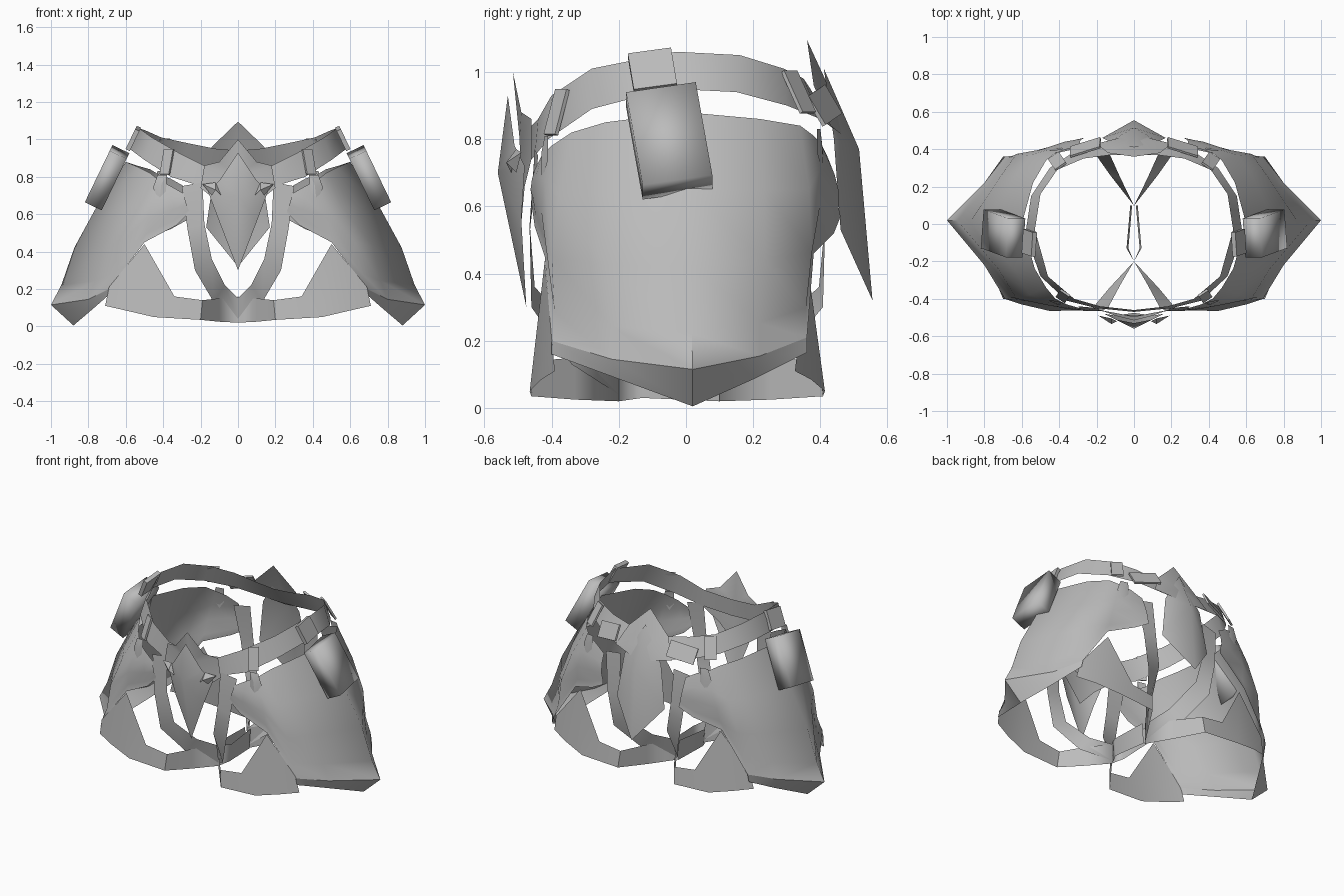
import bpy, bmesh, math
from mathutils import Matrix, Vector, Euler

cube = bpy.data.objects.get("Cube")
if cube:
    bpy.data.objects.remove(cube, do_unlink=True)

grey = bpy.data.materials.new("plain grey")
grey.use_nodes = True
grey.diffuse_color = (0.5, 0.5, 0.5, 1)
shader = next(n for n in grey.node_tree.nodes if n.type == 'BSDF_PRINCIPLED')
shader.inputs["Base Color"].default_value = grey.diffuse_color
shader.inputs["Roughness"].default_value = 0.7


def finish(name, bm, angle):
    """Turn a one-sided bmesh into a mirrored, shaded object."""
    bmesh.ops.recalc_face_normals(bm, faces=bm.faces)
    mesh = bpy.data.meshes.new(name)
    bm.to_mesh(mesh)
    bm.free()
    obj = bpy.data.objects.new(name, mesh)
    bpy.context.collection.objects.link(obj)
    mesh.materials.append(grey)
    mirror = obj.modifiers.new("left and right", 'MIRROR')
    mirror.use_clip = True
    bpy.ops.object.select_all(action='DESELECT')
    bpy.context.view_layer.objects.active = obj
    obj.select_set(True)
    bpy.ops.object.shade_smooth_by_angle(angle=math.radians(angle))


def sheet(name, rows, angle=50):
    """Loft a thin sheet through rows of points of equal length."""
    bm = bmesh.new()
    grid = [[bm.verts.new(p) for p in row] for row in rows]
    for low, high in zip(grid, grid[1:]):
        for i in range(len(low) - 1):
            bm.faces.new((low[i], low[i + 1], high[i + 1], high[i]))
    finish(name, bm, angle)


def facets(name, hub, rim):
    """Fan of faces from a raised hub out to a rim."""
    bm = bmesh.new()
    centre = bm.verts.new(hub)
    ring = [bm.verts.new(p) for p in rim]
    for a, b in zip(ring, ring[1:]):
        bm.faces.new((centre, a, b))
    finish(name, bm, 20)


def block(name, size, place, turn, angle=30):
    """Box, turned and placed, mirrored to the other side."""
    bm = bmesh.new()
    bmesh.ops.create_cube(bm, size=1)
    bmesh.ops.scale(bm, vec=Vector(size), verts=bm.verts)
    bm.transform(Matrix.Translation(place) @ Euler(turn).to_matrix().to_4x4())
    finish(name, bm, angle)


def to_back(row):
    """Carry a row of front points over to the rear."""
    return [(x, -1.19 * y - .14, z) for x, y, z in row]


# Waist belt, flaring outward to its lower edge
belt_low = [(0, -.47, .73), (.2, -.45, .75), (.36, -.41, .8), (.5, -.28, .89),
            (.58, -.05, .95), (.55, .15, .94), (.45, .3, .9), (.3, .4, .86),
            (.12, .44, .83), (0, .45, .82)]
belt_top = [(0, -.46, .84), (.18, -.44, .86), (.32, -.4, .93), (.46, -.28, 1.01),
            (.53, -.03, 1.06), (.5, .16, 1.05), (.41, .29, 1.01), (.27, .35, .98),
            (.12, .37, .95), (0, .37, .94)]
sheet("waist_belt", [belt_low, belt_top])

# Hip plates, lofted between a top edge and a pointed lower edge
plate_top = [(.29, -.45, .71), (.36, -.43, .75), (.42, -.4, .78), (.47, -.34, .82),
             (.53, -.24, .85), (.6, 0, .88), (.54, .22, .86), (.47, .34, .84),
             (.42, .38, .81), (.36, .4, .79), (.29, .42, .75)]
plate_low = [(.26, -.46, .61), (.33, -.45, .54), (.5, -.42, .45), (.69, -.4, .2),
             (.8, -.22, .145), (1, .02, .115), (.8, .22, .155), (.69, .36, .21),
             (.52, .38, .46), (.36, .44, .52), (.27, .46, .57)]
rows = []
for t, bulge in ((0, 0), (.3, .03), (.6, .035), (.86, 0), (1, 0)):
    row = []
    for a, b in zip(plate_top, plate_low):
        p = Vector(a).lerp(Vector(b), t)
        out = Vector((p.x * .7, p.y, 0)).normalized()
        row.append(p + out * bulge * min(1, 2 * (a[2] - b[2])))
    rows.append(row)
sheet("hip_plate", rows, 70)

# Turned-in lip under each hip plate
lip = [(.7, -.4, .16), (.78, -.21, .09), (.88, .02, .005), (.78, .21, .09), (.7, .36, .165)]
sheet("hip_plate_lip", [plate_low[3:8], lip])

# Harness straps running from the belt down between the legs
strap_in = [(.19, -.45, .77), (.18, -.465, .55), (.14, -.45, .36), (.07, -.32, .22), (0, -.2, .15)]
strap_out = [(.3, -.44, .75), (.27, -.465, .52), (.23, -.46, .3), (.13, -.34, .13), (0, -.2, .04)]
sheet("front_strap", [strap_in, strap_out])
sheet("back_strap", [to_back(strap_in), to_back(strap_out)])

# Thigh bands, widening to meet the hip plates
band_low = [(0, -.2, .02), (.1, -.33, .025), (.2, -.46, .035), (.45, -.465, .05),
            (.6, -.43, .085), (.71, -.39, .11)]
band_top = [(0, -.2, .15), (.1, -.33, .15), (.19, -.45, .14), (.34, -.45, .16),
            (.5, -.42, .44), (.69, -.4, .21)]
sheet("front_thigh_band", [band_low, band_top])
sheet("back_thigh_band", [to_back(band_low), to_back(band_top)])
sheet("crotch_strap", [[(0, -.2, .02), (.03, -.13, .03), (.01, .1, .02)],
                       [(0, -.2, .16), (.04, -.13, .14), (.02, .1, .15)]])

# Front ornament: peaked backing plate, ridged diamond and small spikes
facets("front_crown_plate", (0, -.495, .8),
       [(0, -.515, 1), (.1, -.49, .88), (.18, -.46, .86), (.2, -.46, .74),
        (.1, -.48, .66), (0, -.49, .55)])
facets("front_diamond", (0, -.56, .7),
       [(0, -.53, .93), (.1, -.51, .78), (.16, -.48, .72), (.1, -.49, .56), (0, -.475, .3)])
facets("front_spike", (.12, -.535, .73),
       [(.09, -.52, .7), (.12, -.505, .77), (.19, -.49, .76), (.14, -.505, .7)])

# Back ornament: peaked crown plate and a long diamond
facets("back_crown_plate", (0, .45, .9),
       [(0, .36, 1.095), (.14, .38, .96), (.2, .43, .84), (0, .48, .8)])
facets("back_diamond", (0, .515, .77),
       [(0, .41, 1.01), (.13, .44, .8), (.17, .46, .53), (0, .555, .32)])

# Side pouches and the loops holding them
block("side_pouch", (.1, .21, .31), (.7, -.05, .795), (.16, -.45, 0), 180)
block("pouch_loop", (.025, .13, .12), (.56, -.1, 1.005), (.15, -.45, 0))

# Leaf-shaped tabs hanging from the belt, front and back
tab = [(.38, -.42, .81), (.43, -.41, .81), (.455, -.41, .74), (.42, -.43, .67),
       (.385, -.43, .72), (.38, -.42, .81)]
facets("front_belt_tab", (.41, -.43, .76), tab)
facets("back_belt_tab", (.41, .405, .78), [(x, -y - .02, z + .02) for x, y, z in tab])

# Thin keepers lying against the belt, front and back
block("front_belt_keeper", (.06, .012, .14), (.38, -.385, .88), (-.3, 0, .6))
block("back_belt_keeper", (.07, .012, .14), (.41, .335, .94), (.5, 0, -.6))
block("back_buckle", (.17, .012, .1), (.26, .41, .9), (.5, .2, -.3))
